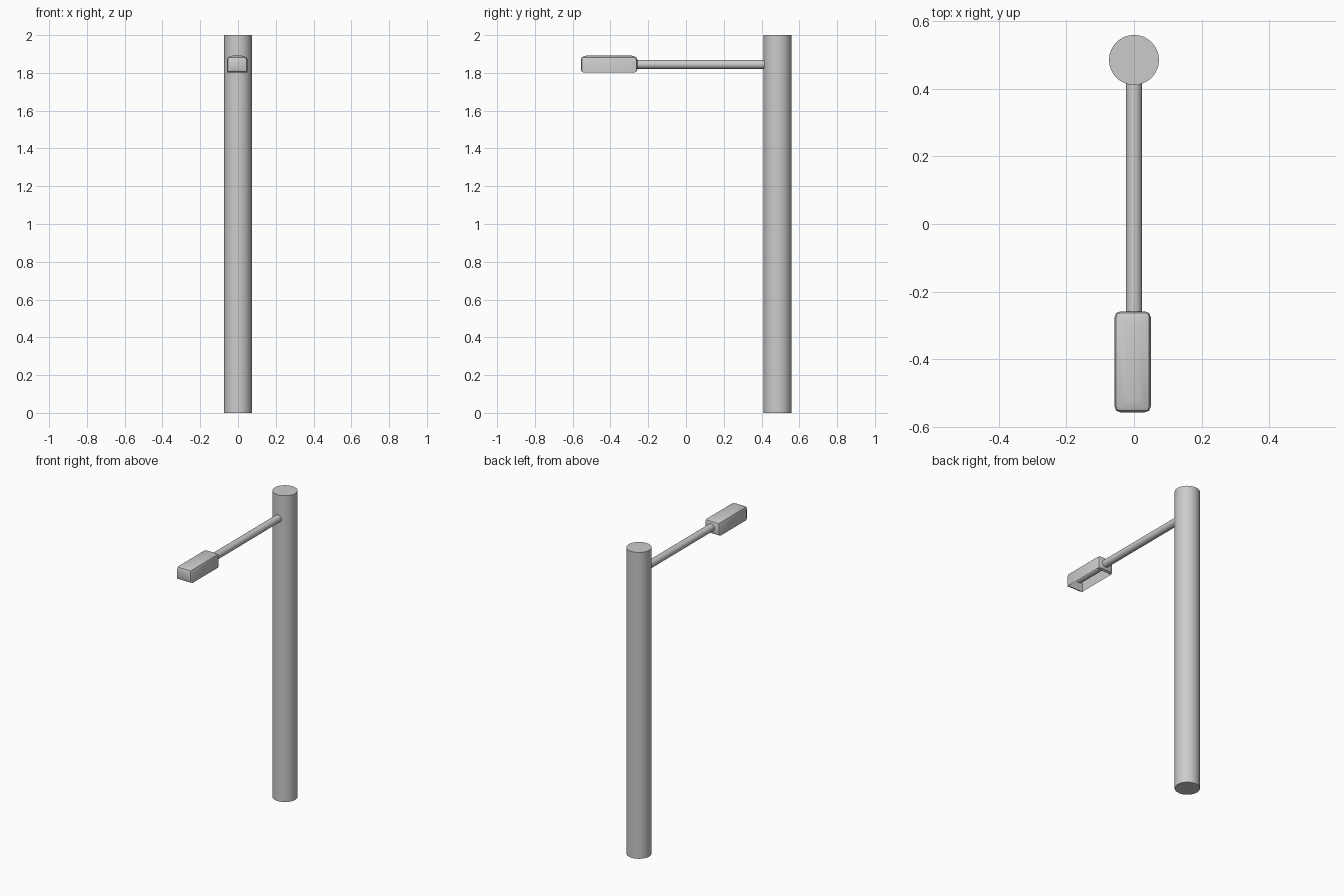
import bpy, bmesh
from math import radians
from mathutils import Matrix, Vector

if "Cube" in bpy.data.objects:
    bpy.data.objects.remove(bpy.data.objects["Cube"])


def finish(bm, name):
    bmesh.ops.recalc_face_normals(bm, faces=bm.faces)
    me = bpy.data.meshes.new(name)
    bm.to_mesh(me)
    bm.free()
    ob = bpy.data.objects.new(name, me)
    bpy.context.collection.objects.link(ob)
    bpy.ops.object.select_all(action='DESELECT')
    ob.select_set(True)
    bpy.context.view_layer.objects.active = ob
    bpy.ops.object.shade_smooth_by_angle(angle=radians(30))
    return ob


def rod(name, start, end, radius, sides=32):
    a, b = Vector(start), Vector(end)
    m = Matrix.Translation((a + b) / 2) @ (b - a).to_track_quat('Z', 'Y').to_matrix().to_4x4()
    bm = bmesh.new()
    bmesh.ops.create_cone(bm, cap_ends=True, segments=sides, radius1=radius,
                          radius2=radius, depth=(b - a).length, matrix=m)
    return finish(bm, name)


# Upright pole and horizontal arm running on into the lamp head
rod("pole", (0, 0.485, 0), (0, 0.485, 2), 0.074)
rod("arm", (0, 0.46, 1.845), (0, -0.50, 1.845), 0.024)

# Lamp head: rounded box with a recessed, open underside
bm = bmesh.new()
bmesh.ops.create_cube(bm, size=1, matrix=Matrix.Translation((-0.004, -0.4075, 1.8445))
                      @ Matrix.Diagonal((0.108, 0.299, 0.087, 1)))
# Shallow crown on the roof, narrowed towards the top
top = max(bm.faces, key=lambda f: f.calc_center_median().z)
edges = [e for e in bm.edges
         if not (all(v.co.z < 1.81 for v in e.verts)
                 and abs(e.verts[0].co.y - e.verts[1].co.y) > 0.1)]
bmesh.ops.bevel(bm, geom=edges, offset=0.018, segments=2, profile=0.5, affect='EDGES')
bm.normal_update()
roof = max(bm.faces, key=lambda f: f.calc_center_median().z)
bmesh.ops.inset_region(bm, faces=[roof], thickness=0.025)
for v in roof.verts:
    v.co.z += 0.005
bottom = min(bm.faces, key=lambda f: (round(f.calc_center_median().z, 4), -f.calc_area()))
bmesh.ops.inset_region(bm, faces=[bottom], thickness=0.006)
for v in bottom.verts:
    v.co.z += 0.065
finish(bm, "lamp_head")
